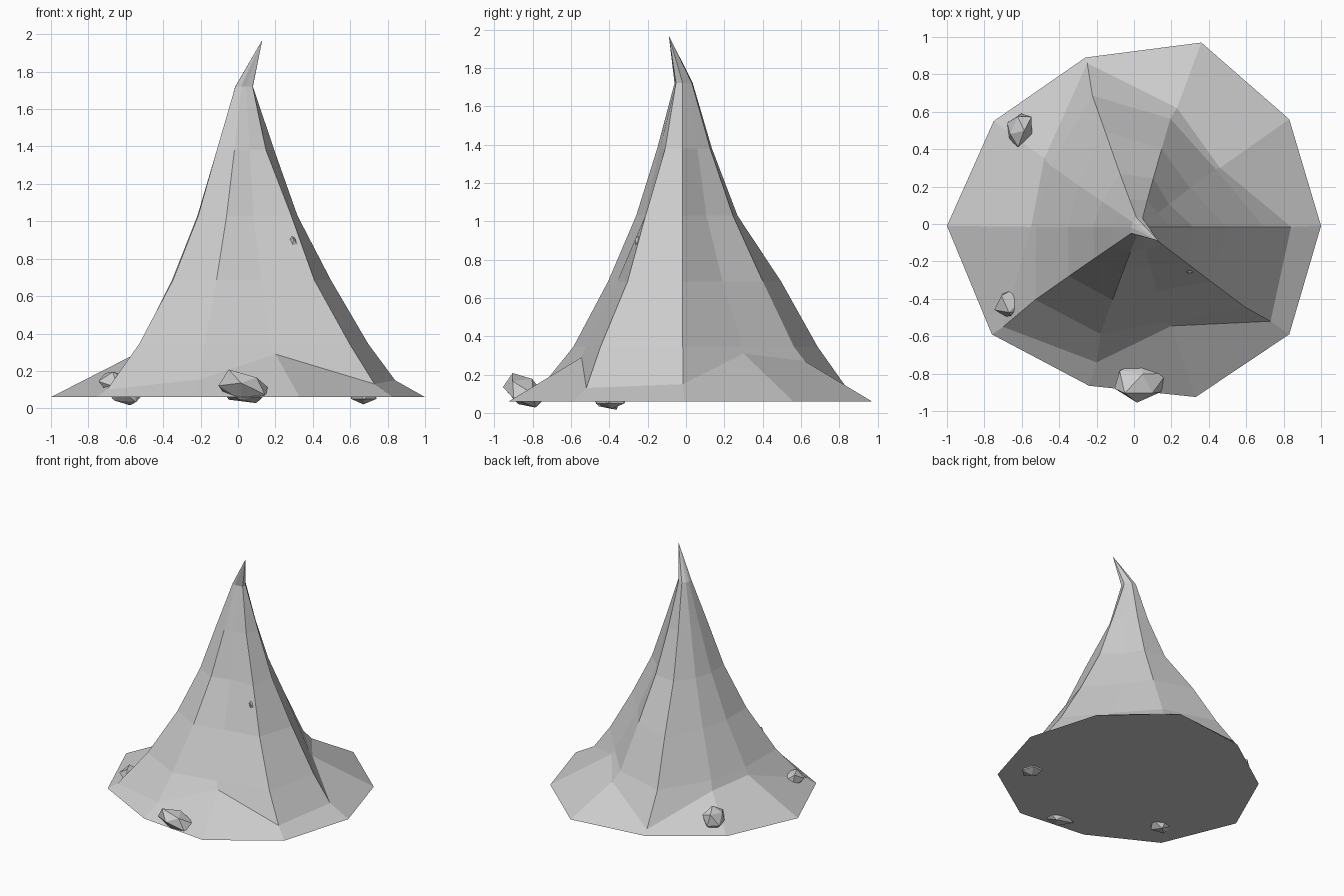
import bpy, bmesh, math, random
from mathutils import Vector, Euler

if "Cube" in bpy.data.objects:
    bpy.data.objects.remove(bpy.data.objects["Cube"])

stone = bpy.data.materials.new("grey stone")
stone.diffuse_color = (0.6, 0.6, 0.6, 1)
stone.use_nodes = True
stone.node_tree.nodes["Principled BSDF"].inputs["Base Color"].default_value = stone.diffuse_color


def make_object(name, bm):
    bmesh.ops.recalc_face_normals(bm, faces=bm.faces)
    mesh = bpy.data.meshes.new(name)
    bm.to_mesh(mesh)
    bm.free()
    mesh.materials.append(stone)
    obj = bpy.data.objects.new(name, mesh)
    bpy.context.collection.objects.link(obj)
    return obj


# Ten ribs, 36 degrees apart: rim corner of the skirt
RIM = [(1, -.01), (.83, .56), (.36, .97), (-.26, .89), (-.75, .55),
       (-1, -.01), (-.76, -.59), (-.24, -.865), (.33, -.925), (.83, -.59)]
# Spire foot of each rib: x, y, z
FOOT = [(.84, -.015, .15), (.46, .30, .31), (.23, .62, .27), (-.25, .86, .10),
        (-.48, .35, .28), (-.55, -.015, .29), (-.70, -.55, .10),
        (-.20, -.74, .155), (.20, -.545, .29), (.73, -.52, .13)]
# Radius of each rib on the rings above the foot
HEIGHTS = [.345, .685, 1.03, 1.38, 1.72]
RADII = [(.69, .485, .30, .17, .05), (.53, .355, .21, .13, .04),
         (.61, .44, .275, .15, .05), (.74, .54, .30, .16, .055),
         (.56, .38, .235, .14, .045), (.53, .365, .235, .135, .045),
         (.66, .445, .285, .17, .055), (.60, .41, .255, .14, .045),
         (.53, .36, .21, .125, .04), (.73, .49, .33, .155, .06)]
BASE_Z = .06


def bridge(bm, low, high):
    n = len(low)
    for i in range(n):
        j = (i + 1) % n
        bm.faces.new((low[i], low[j], high[j], high[i]))


# Skirt and spire in one closed skin
bm = bmesh.new()
rings = [[bm.verts.new((x, y, BASE_Z)) for x, y in RIM],
         [bm.verts.new(p) for p in FOOT]]
for k, z in enumerate(HEIGHTS):
    cx = .03 * z / 1.72
    rings.append([bm.verts.new((cx + RADII[i][k] * math.cos(i * math.pi / 5),
                                -.017 + RADII[i][k] * math.sin(i * math.pi / 5), z))
                  for i in range(10)])
for low, high in zip(rings, rings[1:]):
    bridge(bm, low, high)
# Bent tip
tip = bm.verts.new((.13, -.09, 1.97))
for i in range(10):
    bm.faces.new((rings[-1][i], rings[-1][(i + 1) % 10], tip))
# Flat underside
bm.faces.new(rings[0][::-1])
make_object("rock_spire", bm)


# Loose rocks half sunk into the skirt
def rock(name, centre, size, turn, seed):
    rng = random.Random(seed)
    bm = bmesh.new()
    bmesh.ops.create_icosphere(bm, subdivisions=1, radius=1)
    rot = Euler([math.radians(a) for a in turn]).to_matrix()
    for v in bm.verts:
        p = v.co * rng.uniform(.88, 1.1)
        v.co = rot @ Vector(a * s for a, s in zip(p, size)) + Vector(centre)
    make_object(name, bm)


rock("front_rock", (.03, -.84, .11), (.15, .13, .08), (-25, 18, 10), 3)
rock("left_rock", (-.625, -.42, .11), (.13, .09, .08), (-10, 32, 15), 5)
rock("back_left_rock", (-.61, .51, .15), (.07, .10, .10), (0, 15, -25), 8)
rock("right_rock", (.67, -.385, .075), (.08, .09, .055), (0, 0, 20), 11)
rock("ridge_shard", (.295, -.235, .885), (.025, .035, .05), (0, -15, 0), 2)
